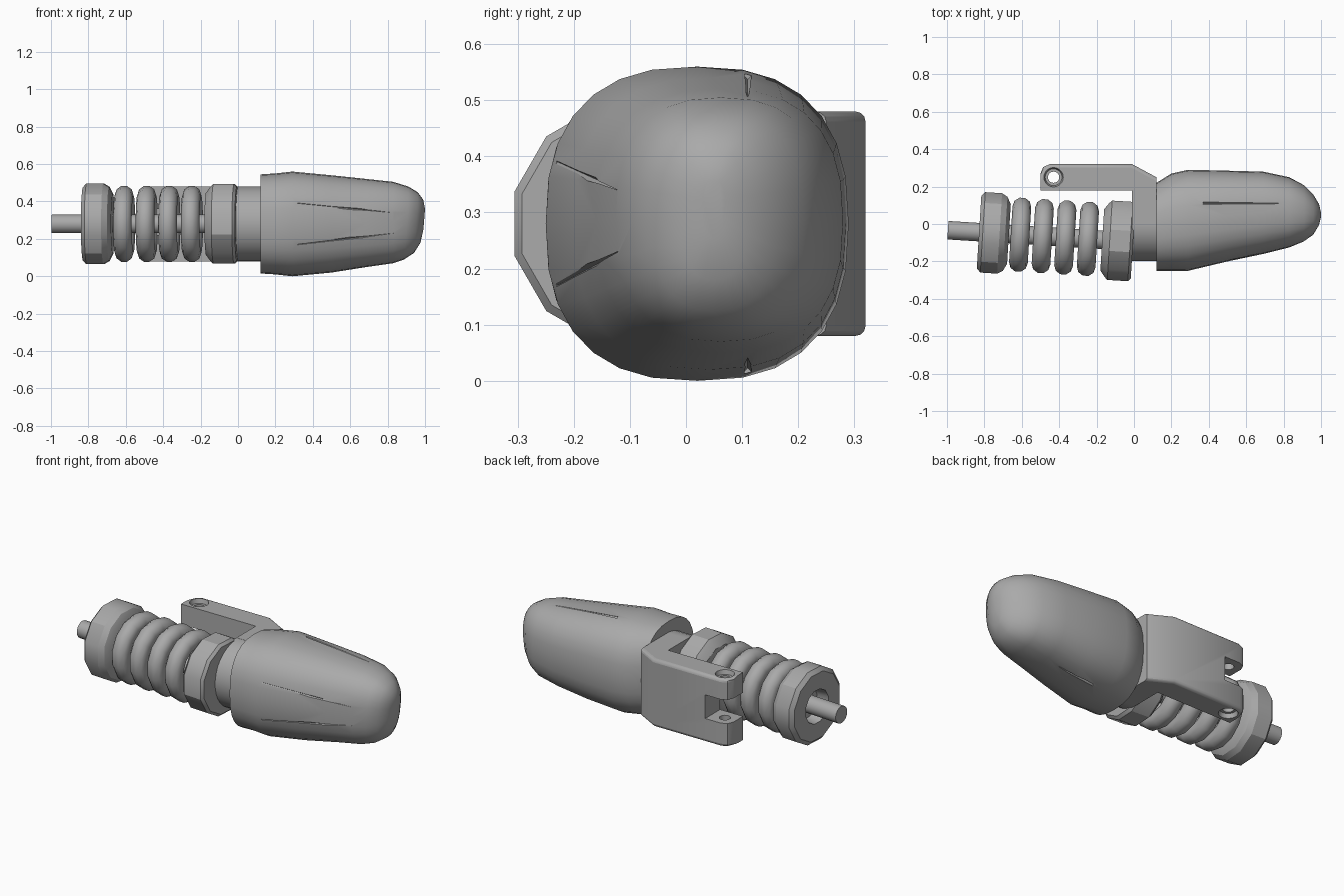
import bpy, bmesh, math
from mathutils import Matrix, Vector

if "Cube" in bpy.data.objects:
    bpy.data.objects.remove(bpy.data.objects["Cube"])

GREY = (0.4, 0.4, 0.4, 1)
grey = bpy.data.materials.new("plain grey")
grey.use_nodes = True
grey.diffuse_color = GREY
grey.node_tree.nodes["Principled BSDF"].inputs["Base Color"].default_value = GREY


def finish(name, bm, smooth=30, matrix=None):
    bmesh.ops.recalc_face_normals(bm, faces=bm.faces)
    mesh = bpy.data.meshes.new(name)
    bm.to_mesh(mesh)
    bm.free()
    if matrix:
        mesh.transform(matrix)
    mesh.materials.append(grey)
    obj = bpy.data.objects.new(name, mesh)
    bpy.context.collection.objects.link(obj)
    shade(obj, smooth)
    return obj


def activate(obj):
    bpy.ops.object.select_all(action="DESELECT")
    obj.select_set(True)
    bpy.context.view_layer.objects.active = obj


def shade(obj, angle):
    activate(obj)
    bpy.ops.object.shade_smooth_by_angle(angle=math.radians(angle))


def loft(rings, closed=False):
    """Skin equal-sized rings of points; cap the ends unless closed."""
    bm = bmesh.new()
    rows = [[bm.verts.new(p) for p in ring] for ring in rings]
    n = len(rows[0])
    pairs = list(zip(rows, rows[1:]))
    if closed:
        pairs.append((rows[-1], rows[0]))
    for a, b in pairs:
        for i in range(n):
            j = (i + 1) % n
            bm.faces.new((a[i], a[j], b[j], b[i]))
    if not closed:
        bm.faces.new(rows[0])
        bm.faces.new(rows[-1])
    return bm


# The spring assembly leans slightly away from the x axis
lean = Matrix.Translation((0, -0.095, 0.28)) @ Matrix.Rotation(-0.062, 4, "Z")


def lathe(name, profile, sides=12, closed=False, smooth=30, matrix=lean):
    rings = []
    for x, r in profile:
        angles = [math.tau * (i + 0.5) / sides for i in range(sides)]
        rings.append([(x, r * math.cos(a), r * math.sin(a)) for a in angles])
    return finish(name, loft(rings, closed), smooth, matrix)


def cone_between(name, start, end, r1, r2, sides):
    start, end = Vector(start), Vector(end)
    axis = end - start
    bm = bmesh.new()
    bmesh.ops.create_cone(bm, cap_ends=True, segments=sides, radius1=r1,
                          radius2=r2, depth=axis.length)
    turn = axis.to_track_quat("Z", "Y").to_matrix().to_4x4()
    return finish(name, bm, 30, Matrix.Translation((start + end) / 2) @ turn)


def box(name, low, high):
    low, high = Vector(low), Vector(high)
    bm = bmesh.new()
    bmesh.ops.create_cube(bm, size=1)
    scale = Matrix.Diagonal((high - low).to_4d())
    scale[3][3] = 1
    return finish(name, bm, 30, Matrix.Translation((low + high) / 2) @ scale)


def cut(obj, cutter):
    cutter.hide_render = True
    mod = obj.modifiers.new("cut", "BOOLEAN")
    mod.operation = "DIFFERENCE"
    mod.object = cutter
    activate(obj)
    bpy.ops.object.modifier_apply(modifier=mod.name)
    bpy.data.objects.remove(cutter)


# Rounded nose housing: x, y range, z range of each section
sections = [
    (0.12, -0.25, 0.22, 0.015, 0.545), (0.2, -0.25, 0.27, 0.01, 0.55),
    (0.29, -0.25, 0.29, 0, 0.56), (0.5, -0.2, 0.285, 0.02, 0.54),
    (0.69, -0.16, 0.28, 0.05, 0.52), (0.83, -0.125, 0.25, 0.07, 0.505),
    (0.91, -0.095, 0.21, 0.09, 0.48), (0.96, -0.06, 0.16, 0.125, 0.45),
    (0.99, -0.01, 0.11, 0.18, 0.41), (1, 0.03, 0.07, 0.25, 0.36),
]


def power(v):
    return math.copysign(abs(v) ** 0.8, v)


rings = []
for x, y0, y1, z0, z1 in sections:
    ring = []
    for i in range(28):
        a = math.tau * i / 28
        y = (y0 + y1) / 2 + (y1 - y0) / 2 * power(math.cos(a))
        z = (z0 + z1) / 2 + (z1 - z0) / 2 * power(math.sin(a))
        tilt = 0.08 * min(z - 0.36, 0) if x > 0.9 else 0
        ring.append((x + tilt, y, z))
    rings.append(ring)
nose = finish("nose_housing", loft(rings))

# Tapered slits on the front, top and underside
for side in (1, -1):
    cut(nose, cone_between("front_slit", (0.32, -0.24, 0.28 + side * 0.11),
                           (0.83, -0.12, 0.285 + side * 0.055), 0.012, 0.002, 4))
    cut(nose, cone_between("flat_slit", (0.37, 0.11, 0.28 + side * 0.265),
                           (0.78, 0.11, 0.28 + side * 0.228), 0.008, 0.002, 4))
shade(nose, 30)

# Round neck behind the nose
lathe("neck", [(-0.01, 0.2), (0.13, 0.2)], 32,
      matrix=Matrix.Translation((0, 0, 0.28)))

# Side bracket: plan outline extruded upwards
outline = [(-0.5, 0.18), (-0.5, 0.27), (-0.485, 0.305), (-0.45, 0.32),
           (-0.01, 0.32), (0.12, 0.25), (0.12, 0), (-0.01, 0), (-0.01, 0.18)]
bracket = finish("side_bracket", loft([[(x, y, z) for x, y in outline]
                                       for z in (0.08, 0.48)]))
bm = bmesh.new()
bm.from_mesh(bracket.data)
outer = [e for e in bm.edges
         if abs(e.verts[0].co.z - e.verts[1].co.z) < 0.01
         and all(v.co.y > 0.24 for v in e.verts)]
bmesh.ops.bevel(bm, geom=outer, offset=0.018, segments=3, profile=0.5,
                affect="EDGES")
bm.to_mesh(bracket.data)
bm.free()

# Fork notch and countersunk pin holes
cut(bracket, box("notch", (-0.6, 0.1, 0.22), (-0.35, 0.4, 0.36)))
cut(bracket, cone_between("pin_hole", (-0.43, 0.25, 0), (-0.43, 0.25, 0.6),
                          0.03, 0.03, 20))
for z, out in ((0.48, 1), (0.08, -1)):
    cut(bracket, cone_between("countersink", (-0.43, 0.25, z - out * 0.025),
                              (-0.43, 0.25, z + out * 0.01), 0.045, 0.055, 20))
shade(bracket, 30)

# Rod through the spring
lathe("rod", [(-0.997, 0.05), (-0.05, 0.05)], 20)

# Hollow end cap with chamfered shoulders
lathe("end_cap", [(-0.76, 0.02), (-0.76, 0.09), (-0.83, 0.1), (-0.83, 0.2),
                  (-0.81, 0.223), (-0.72, 0.223), (-0.69, 0.205),
                  (-0.67, 0.165), (-0.67, 0.02)])

# Inner collar seated against the neck
lathe("inner_collar", [(-0.17, 0.02), (-0.17, 0.17), (-0.145, 0.205),
                       (-0.13, 0.22), (-0.02, 0.22), (-0.005, 0.205),
                       (-0.005, 0.02)])

# Spring coils
for k in range(4):
    centre = -0.61 + 0.121 * k
    circle = [(centre + 0.05 * math.cos(math.tau * i / 10),
               0.155 + 0.05 * math.sin(math.tau * i / 10)) for i in range(10)]
    lathe("spring_coil_%d" % (k + 1), circle, 14, closed=True, smooth=40)
